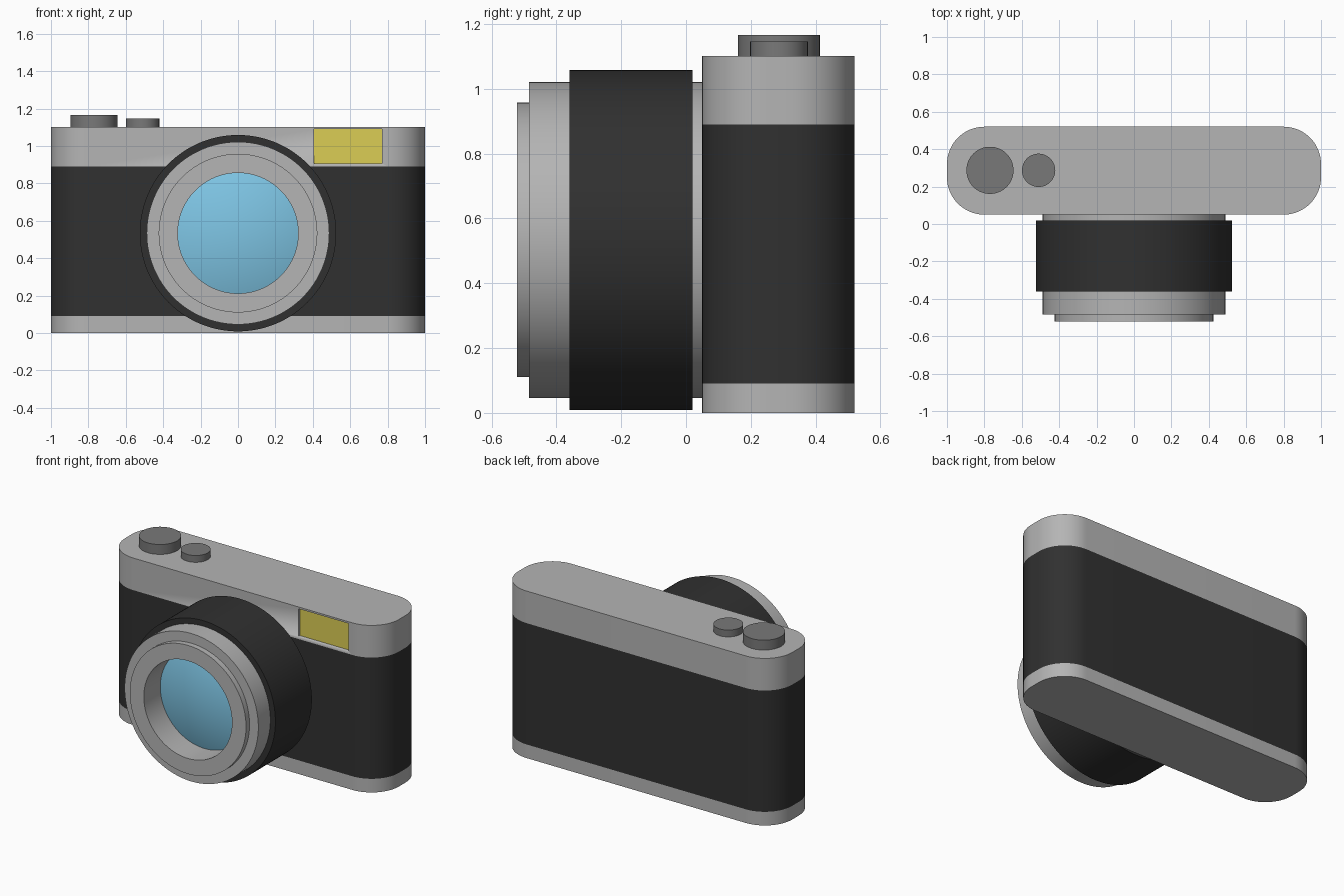
import bpy, bmesh, math

if "Cube" in bpy.data.objects:
    bpy.data.objects.remove(bpy.data.objects["Cube"])

def material(name, rgb):
    m = bpy.data.materials.new(name)
    m.diffuse_color = (*rgb, 1)
    m.use_nodes = True
    m.node_tree.nodes["Principled BSDF"].inputs["Base Color"].default_value = m.diffuse_color
    return m

SILVER = material("silver", (0.46, 0.46, 0.46))
BLACK = material("black_leather", (0.03, 0.03, 0.03))
GREY = material("dark_grey", (0.19, 0.19, 0.19))
GLASS = material("blue_glass", (0.21, 0.56, 0.78))
YELLOW = material("yellow_window", (0.71, 0.61, 0.09))

def finish(obj, *mats):
    for m in mats:
        obj.data.materials.append(m)
    bpy.ops.object.select_all(action='DESELECT')
    obj.select_set(True)
    bpy.context.view_layer.objects.active = obj
    bpy.ops.object.shade_smooth_by_angle(angle=math.radians(30))
    return obj

def from_bmesh(name, bm, *mats):
    me = bpy.data.meshes.new(name)
    bm.to_mesh(me)
    bm.free()
    obj = bpy.data.objects.new(name, me)
    bpy.context.collection.objects.link(obj)
    return finish(obj, *mats)

def box(name, x, y, z, mat):
    bpy.ops.mesh.primitive_cube_add(size=1, location=(sum(x) / 2, sum(y) / 2, sum(z) / 2))
    obj = bpy.context.object
    obj.name = name
    obj.scale = (x[1] - x[0], y[1] - y[0], z[1] - z[0])
    bpy.ops.object.transform_apply(location=True, scale=True)
    return finish(obj, mat)

def knob(name, x, r, top):
    bpy.ops.mesh.primitive_cylinder_add(vertices=64, radius=r, depth=top - 1.09,
                                        location=(x, 0.287, (top + 1.09) / 2))
    bpy.context.object.name = name
    finish(bpy.context.object, GREY)

LENS_Z = 0.534

def lathe(name, profile, mat, n=128):
    """Revolve (radius, y) points round the lens axis."""
    bm = bmesh.new()
    rings = [[bm.verts.new((r * math.cos(2 * math.pi * j / n), y,
                            LENS_Z + r * math.sin(2 * math.pi * j / n)))
              for j in range(n)] for r, y in profile]
    for a, b in zip(rings, rings[1:]):
        for j in range(n):
            k = (j + 1) % n
            bm.faces.new((a[j], a[k], b[k], b[j]))
    bmesh.ops.remove_doubles(bm, verts=bm.verts, dist=1e-5)
    return from_bmesh(name, bm, mat)

# Body: rounded outline stacked at the colour band heights
R, Y0, Y1 = 0.2, 0.05, 0.52
outline = []
for q, (cx, cy) in enumerate([(1 - R, Y1 - R), (R - 1, Y1 - R), (R - 1, Y0 + R), (1 - R, Y0 + R)]):
    for i in range(17):
        t = math.pi / 2 * (q + i / 16)
        outline.append((cx + R * math.cos(t), cy + R * math.sin(t)))
bm = bmesh.new()
levels = [[bm.verts.new((x, y, z)) for x, y in outline] for z in (0, 0.09, 0.89, 1.102)]
n = len(outline)
for band, (a, b) in enumerate(zip(levels, levels[1:])):
    for j in range(n):
        k = (j + 1) % n
        bm.faces.new((a[j], a[k], b[k], b[j])).material_index = int(band == 1)
bm.faces.new(levels[0][::-1])
bm.faces.new(levels[-1])
body = from_bmesh("camera_body", bm, SILVER, BLACK)

# Viewfinder window: shallow recess with a yellow pane
WX, WZ = (0.405, 0.77), (0.907, 1.09)
cutter = box("window_cutter", WX, (0.0, 0.07), WZ, SILVER)
cutter.hide_render = True
mod = body.modifiers.new("window_recess", 'BOOLEAN')
mod.object = cutter
mod.operation = 'DIFFERENCE'
mod.solver = 'EXACT'
bpy.context.view_layer.objects.active = body
bpy.ops.object.modifier_apply(modifier=mod.name)
bpy.data.objects.remove(cutter)
box("viewfinder_window", WX, (0.066, 0.072), WZ, YELLOW)

# Lens
lathe("lens_barrel", [(0.488, 0.055), (0.488, -0.485), (0.424, -0.485),
                      (0.424, -0.522), (0.322, -0.522), (0.322, -0.34)], SILVER)
lathe("focus_ring", [(0.485, 0.02), (0.525, 0.02), (0.525, -0.36), (0.485, -0.36)], BLACK)
lathe("lens_glass", [(0.322 * math.cos(i * math.pi / 16), -0.35 - 0.05 * (1 - math.cos(i * math.pi / 16) ** 2))
                     for i in range(9)], GLASS)

# Top controls
knob("speed_dial", -0.77, 0.126, 1.167)
knob("shutter_button", -0.51, 0.089, 1.147)
